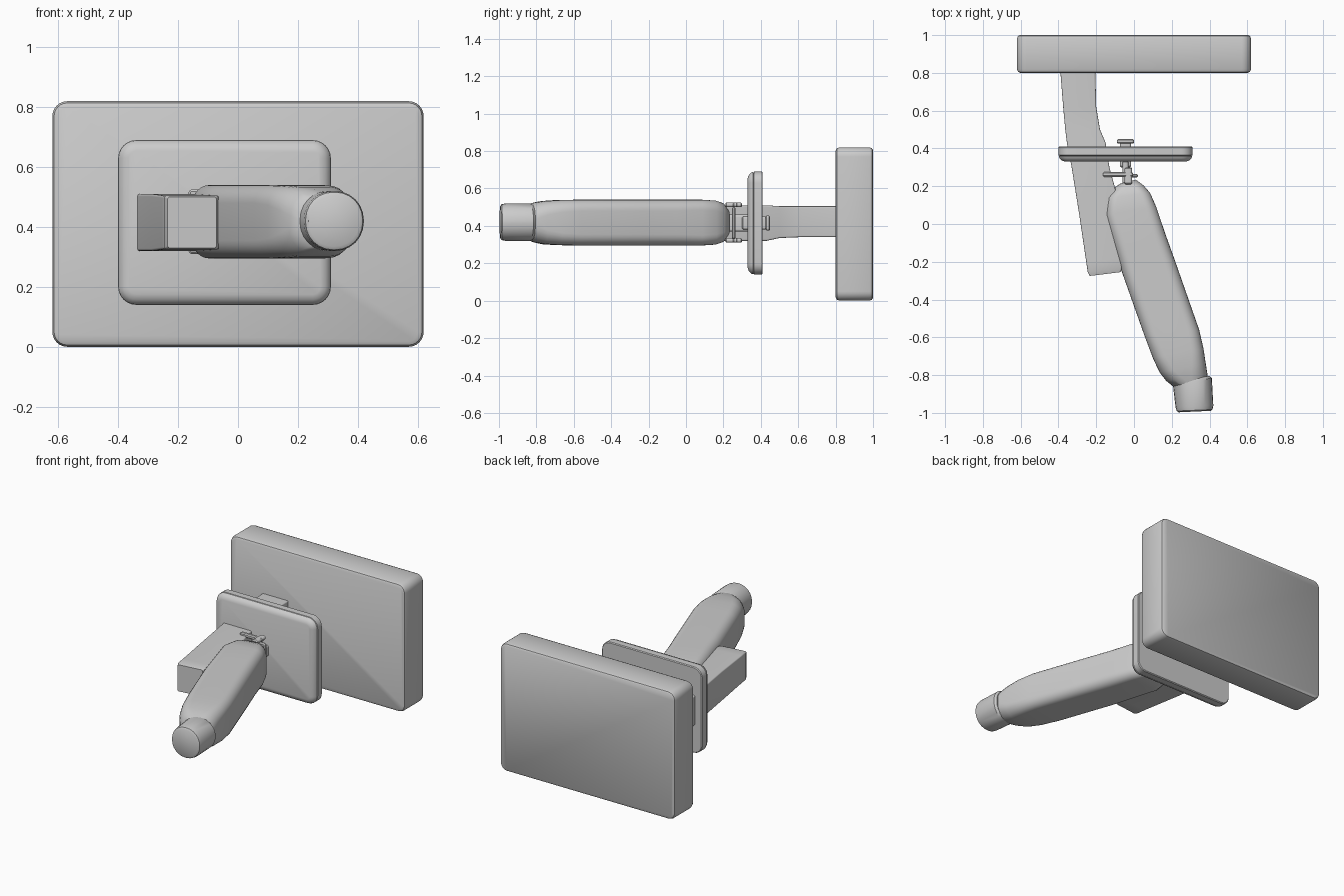
import bpy, bmesh, math
from mathutils import Vector


def loft(name, sections, steps=6, angle=35):
    """Skin rounded-rectangle sections: (xl, yl, xr, yr, z_low, z_high, corner_radius)."""
    bm = bmesh.new()
    rings = []
    for xl, yl, xr, yr, z0, z1, r in sections:
        left, right = Vector((xl, yl, 0)), Vector((xr, yr, 0))
        width = (right - left).length
        u = (right - left) / width
        mid = (left + right) / 2 + Vector((0, 0, (z0 + z1) / 2))
        hw, hh = width / 2, (z1 - z0) / 2
        r = min(r, hw * 0.98, hh * 0.98)
        ring = []
        for k, (sx, sz) in enumerate(((1, 1), (-1, 1), (-1, -1), (1, -1))):
            for i in range(steps + 1):
                a = math.pi / 2 * (k + i / steps)
                a_u = sx * (hw - r) + r * math.cos(a)
                a_z = sz * (hh - r) + r * math.sin(a)
                ring.append(bm.verts.new(mid + u * a_u + Vector((0, 0, a_z))))
        rings.append(ring)
    n = len(rings[0])
    for a, b in zip(rings, rings[1:]):
        for i in range(n):
            j = (i + 1) % n
            bm.faces.new((a[i], a[j], b[j], b[i]))
    bm.faces.new(rings[0])
    bm.faces.new(rings[-1])
    bmesh.ops.recalc_face_normals(bm, faces=bm.faces)
    mesh = bpy.data.meshes.new(name)
    bm.to_mesh(mesh)
    bm.free()
    ob = bpy.data.objects.new(name, mesh)
    bpy.context.collection.objects.link(ob)
    bpy.ops.object.select_all(action='DESELECT')
    ob.select_set(True)
    bpy.context.view_layer.objects.active = ob
    bpy.ops.object.shade_smooth_by_angle(angle=math.radians(angle))
    return ob


def slab(name, x0, x1, z0, z1, radius, layers):
    """Rounded slab across y; layers are (y, inset)."""
    return loft(name, [(x0 + d, y, x1 - d, y, z0 + d, z1 - d, radius - d)
                       for y, d in layers])


def block(name, x0, x1, y0, y1, z0, z1):
    return slab(name, x0, x1, z0, z1, 0.012,
                [(y0, 0.006), (y0 + 0.006, 0), (y1 - 0.006, 0), (y1, 0.006)])


# Large back slab
slab("back_slab", -0.62, 0.62, 0.0, 0.82, 0.05,
     [(0.80, 0.018), (0.806, 0.006), (0.82, 0), (0.98, 0), (0.994, 0.005), (1.0, 0.014)])

# Middle plate with a rounded front edge and a thin seam
slab("middle_plate", -0.40, 0.31, 0.14, 0.69, 0.06,
     [(0.33, 0.035), (0.336, 0.018), (0.347, 0.006), (0.358, 0.001), (0.361, 0.006),
      (0.364, 0), (0.405, 0), (0.41, 0.005)])

# Long bar that runs from the slab through the plate to the grip
loft("support_bar", [
    (-0.390, 0.81, -0.205, 0.81, 0.34, 0.505, 0.008),
    (-0.375, 0.62, -0.200, 0.62, 0.34, 0.505, 0.008),
    (-0.364, 0.50, -0.180, 0.50, 0.335, 0.505, 0.008),
    (-0.355, 0.43, -0.150, 0.43, 0.32, 0.51, 0.008),
    (-0.330, 0.30, -0.130, 0.30, 0.32, 0.51, 0.008),
    (-0.290, 0.05, -0.070, 0.08, 0.32, 0.51, 0.008),
    (-0.253, -0.20, -0.060, -0.18, 0.325, 0.505, 0.008),
    (-0.245, -0.255, -0.065, -0.24, 0.325, 0.505, 0.008),
    (-0.235, -0.275, -0.072, -0.255, 0.33, 0.50, 0.008)])

# Slanted grip
loft("grip", [
    (-0.07, 0.215, 0.01, 0.235, 0.35, 0.485, 0.04),
    (-0.10, 0.195, 0.05, 0.205, 0.315, 0.52, 0.05),
    (-0.14, 0.14, 0.085, 0.165, 0.30, 0.535, 0.055),
    (-0.15, 0.05, 0.118, 0.09, 0.295, 0.54, 0.055),
    (-0.10, -0.13, 0.165, -0.05, 0.295, 0.54, 0.06),
    (-0.062, -0.26, 0.212, -0.18, 0.295, 0.54, 0.06),
    (0.055, -0.59, 0.345, -0.56, 0.295, 0.54, 0.06),
    (0.100, -0.71, 0.368, -0.66, 0.297, 0.538, 0.065),
    (0.135, -0.785, 0.380, -0.74, 0.302, 0.533, 0.075),
    (0.170, -0.83, 0.388, -0.79, 0.312, 0.525, 0.085),
    (0.207, -0.86, 0.392, -0.83, 0.325, 0.515, 0.09)], angle=50)

# Round end cap of the grip
loft("grip_end_cap", [
    (0.200, -0.835, 0.398, -0.805, 0.325, 0.515, 0.09),
    (0.207, -0.86, 0.412, -0.815, 0.32, 0.52, 0.095),
    (0.220, -0.97, 0.420, -0.96, 0.32, 0.52, 0.095),
    (0.226, -0.99, 0.416, -0.982, 0.324, 0.516, 0.09),
    (0.236, -0.997, 0.406, -0.989, 0.335, 0.505, 0.085)])

# Small clip between grip and plate
for label, z in (("lower", 0.31), ("upper", 0.50)):
    block(label + "_clip_arm", -0.165, -0.005, 0.25, 0.275, z, z + 0.025)
    block(label + "_clip_tab", -0.05, -0.01, 0.21, 0.30, z, z + 0.025)
block("clip_post", -0.06, -0.03, 0.21, 0.335, 0.37, 0.46)
block("clip_side", -0.165, -0.145, 0.25, 0.335, 0.35, 0.48)
block("clip_pin", -0.04, 0.02, 0.245, 0.265, 0.33, 0.50)

# Peg behind the plate
block("plate_peg", -0.075, -0.015, 0.30, 0.44, 0.38, 0.45)
block("plate_peg_head", -0.09, 0.0, 0.425, 0.45, 0.375, 0.455)
